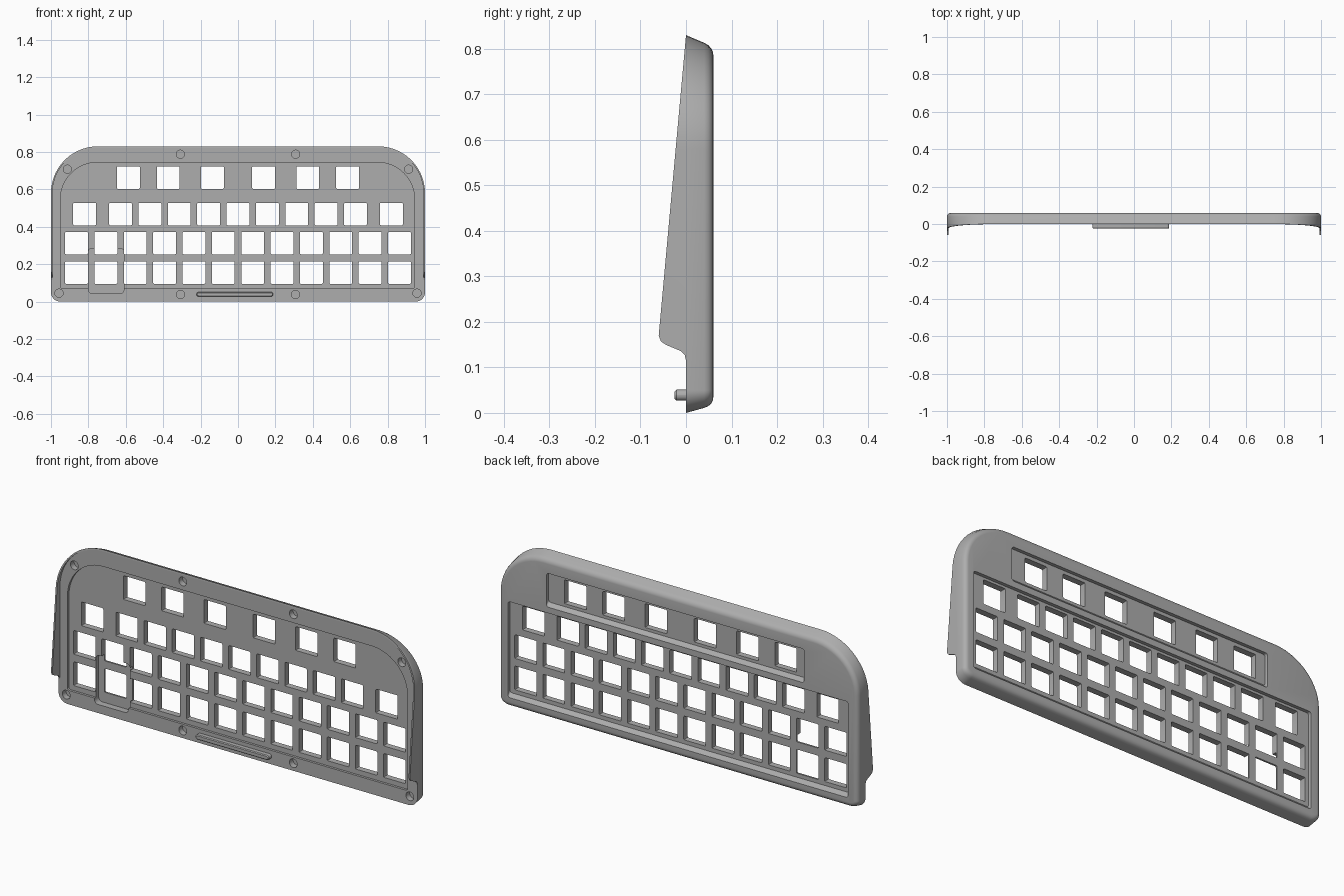
import bpy, bmesh, math

if "Cube" in bpy.data.objects:
    bpy.data.objects.remove(bpy.data.objects["Cube"])

grey = bpy.data.materials.new("case grey")
grey.use_nodes = True
colour = (0.42, 0.42, 0.42, 1)
grey.diffuse_color = colour
grey.node_tree.nodes["Principled BSDF"].inputs["Base Color"].default_value = colour


def corner_loop(corners, steps):
    """Outline from (centre x, centre z, radius x, radius z) corners, starting top right."""
    pts = []
    for quarter, (cx, cz, rx, rz) in enumerate(corners):
        for i in range(steps + 1):
            a = (quarter + i / steps) * math.pi / 2
            pts.append((cx + rx * math.cos(a), cz + rz * math.sin(a)))
    return pts


def case_outline(side=0, top=0, bottom=0):
    t, b = 0.25, 0.05
    up = (t - side, t - top)
    low = (b - side, b - bottom)
    return corner_loop([(1 - t, 0.83 - t, *up), (t - 1, 0.83 - t, *up),
                        (b - 1, b, *low), (1 - b, b, *low)], 14)


def round_rect(x0, x1, z0, z1, r, top_r=None, steps=4):
    t = top_r or r
    return corner_loop([(x1 - t, z1 - t, t, t), (x0 + t, z1 - t, t, t),
                        (x0 + r, z0 + r, r, r), (x1 - r, z0 + r, r, r)], steps)


def add_loft(bm, layers):
    """Close a stack of matching outlines, given as (y, points), into a solid."""
    rings = [[bm.verts.new((x, y, z)) for x, z in pts] for y, pts in layers]
    n = len(rings[0])
    for a, b in zip(rings, rings[1:]):
        for i in range(n):
            j = (i + 1) % n
            bm.faces.new((a[i], a[j], b[j], b[i]))
    bm.faces.new(rings[0][::-1])
    bm.faces.new(rings[-1])


def solid(name, *lofts):
    bm = bmesh.new()
    for layers in lofts:
        add_loft(bm, layers)
    bmesh.ops.recalc_face_normals(bm, faces=bm.faces)
    mesh = bpy.data.meshes.new(name)
    bm.to_mesh(mesh)
    bm.free()
    mesh.materials.append(grey)
    obj = bpy.data.objects.new(name, mesh)
    bpy.context.collection.objects.link(obj)
    return obj


def prism(pts, y0, y1):
    return [(y0, pts), (y1, pts)]


def combine(target, cutter, operation="DIFFERENCE"):
    mod = target.modifiers.new("cut", "BOOLEAN")
    mod.operation = operation
    mod.solver = "EXACT"
    mod.object = cutter
    bpy.context.view_layer.update()
    deps = bpy.context.evaluated_depsgraph_get()
    mesh = bpy.data.meshes.new_from_object(target.evaluated_get(deps))
    target.modifiers.clear()
    target.data = mesh
    bpy.data.objects.remove(cutter)


# Case body: drafted top and bottom edges, rounded towards the back
body = solid("case_body", [
    (0, case_outline()),
    (0.040, case_outline(0, 0.017, 0.011)),
    (0.049, case_outline(0.003, 0.022, 0.015)),
    (0.055, case_outline(0.008, 0.029, 0.020)),
    (0.059, case_outline(0.015, 0.037, 0.028)),
    (0.060, case_outline(0.022, 0.044, 0.035)),
])

# Front recess, and the deeper pocket low on the right
PLATE_FRONT, PLATE_BACK = 0.012, 0.043
combine(body, solid("front_recess", prism(
    round_rect(-0.95, 0.945, 0.07, 0.745, 0.012, 0.2, 12), -0.02, PLATE_FRONT)))
combine(body, solid("pocket", prism(
    round_rect(-0.80, -0.61, 0.043, 0.285, 0.02), -0.02, 0.034)))


# Key wells in the back, with a sloping lower lip
def key_well(x0, x1, z0, z1, lip):
    flared = round_rect(x0, x1, z0 - lip, z1, 0.012)
    return [(PLATE_BACK, round_rect(x0, x1, z0, z1, 0.012)), (0.06, flared), (0.08, flared)]


combine(body, solid("key_wells",
                    key_well(-0.945, 0.95, 0.075, 0.54, 0.018),
                    key_well(-0.70, 0.735, 0.588, 0.74, 0.018)))

# Switch openings, four rows
pitch = 0.157
half_row = [0.137, 0.373, 0.586]
second = [0] + [s * v for v in (pitch, 2 * pitch, 3 * pitch, 4 * pitch, 0.82) for s in (-1, 1)]
full = [(i - 5.5) * pitch for i in range(12)]
rows = [(0.663, [s * v for v in half_row for s in (-1, 1)]),
        (0.468, second), (0.313, full), (0.155, full)]
combine(body, solid("openings", *[
    prism(round_rect(x - 0.061, x + 0.061, z - 0.06, z + 0.06, 0.005, steps=2), -0.05, 0.1)
    for z, xs in rows for x in xs]))

# Blind screw holes around the rim
r = 0.022
holes = [(s * x, z) for x, z in ((0.912, 0.708), (0.308, 0.788), (0.957, 0.045), (0.308, 0.038))
         for s in (-1, 1)]
combine(body, solid("screw_holes", *[
    prism(round_rect(x - r, x + r, z - r, z + r, r, steps=5), -0.02, 0.03) for x, z in holes]))

# Thin side skirt that tapers away towards the top
skirt = solid("side_skirt", prism(case_outline(), -0.08, 0))
combine(skirt, solid("skirt_inside", prism(case_outline(0.008, 0.008, 0.008), -0.1, 0.02)))
profile = [(0, 0.115), (-0.003, 0.128), (-0.012, 0.136), (-0.045, 0.15),
           (-0.055, 0.157), (-0.06, 0.17), (0, 0.83), (0.02, 0.83), (0.02, 0.115)]
bm = bmesh.new()
ends = [[bm.verts.new((x, y, z)) for y, z in profile] for x in (-1.2, 1.2)]
bm.faces.new(ends[0])
bm.faces.new(ends[1][::-1])
for i in range(len(profile)):
    j = (i + 1) % len(profile)
    bm.faces.new((ends[0][i], ends[1][i], ends[1][j], ends[0][j]))
bmesh.ops.recalc_face_normals(bm, faces=bm.faces)
taper = solid("skirt_taper")
bm.to_mesh(taper.data)
bm.free()
combine(skirt, taper, "INTERSECT")

# Rounded locating bar on the lower front rim
bar = solid("locating_bar", [
    (0.002, round_rect(-0.222, 0.188, 0.027, 0.051, 0.0118)),
    (-0.021, round_rect(-0.222, 0.188, 0.027, 0.051, 0.0118)),
    (-0.025, round_rect(-0.218, 0.184, 0.031, 0.047, 0.0078)),
])

# Smooth the curves and keep the edges crisp
bpy.ops.object.select_all(action="DESELECT")
for obj in (body, skirt, bar):
    obj.select_set(True)
bpy.context.view_layer.objects.active = body
bpy.ops.object.shade_smooth_by_angle(angle=math.radians(30))
